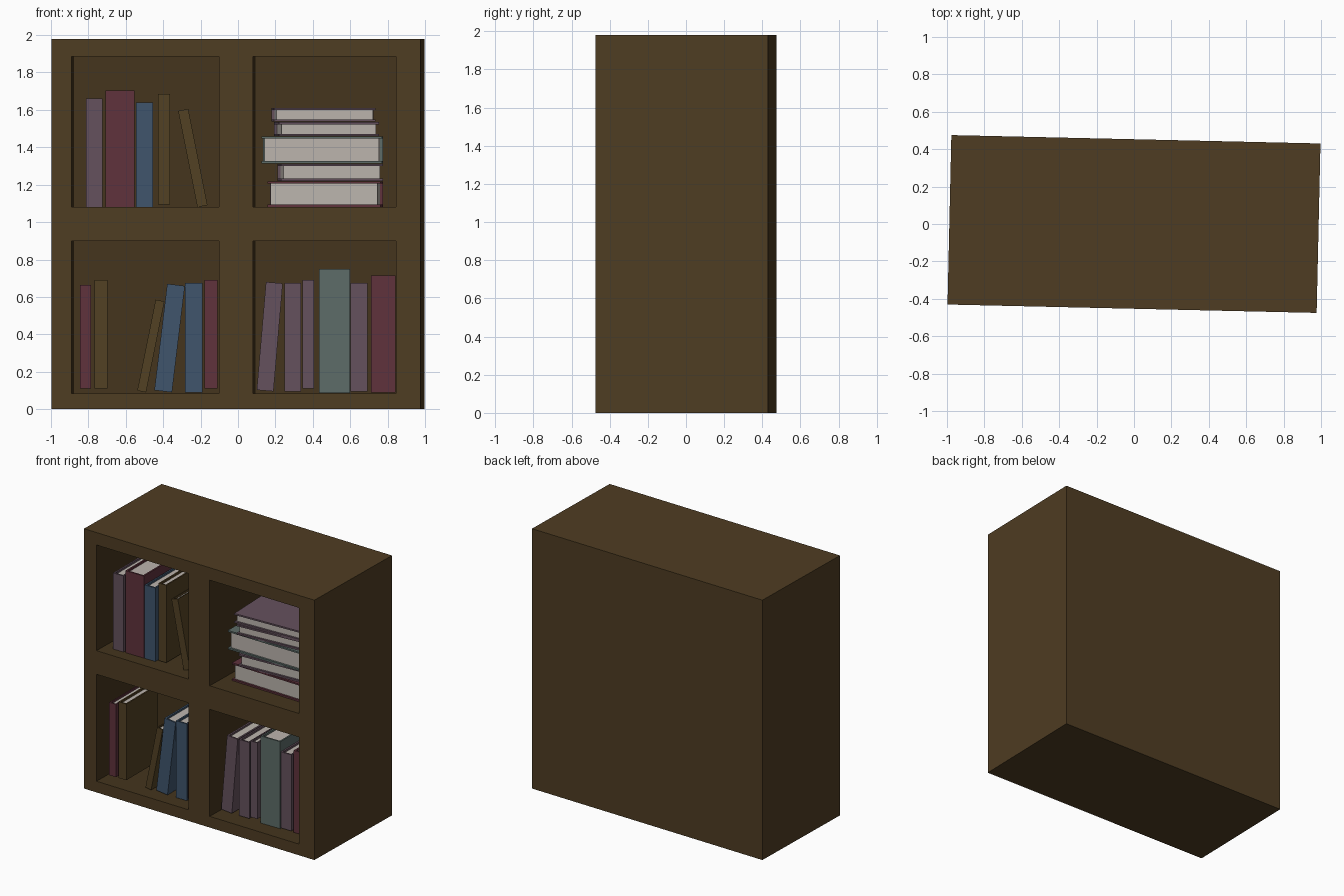
import bpy, bmesh, math
from mathutils import Matrix, Vector

cube = bpy.data.objects.get("Cube")
if cube:
    bpy.data.objects.remove(cube, do_unlink=True)


def material(name, rgb):
    m = bpy.data.materials.new(name)
    m.use_nodes = True
    m.diffuse_color = (*rgb, 1)
    node = m.node_tree.nodes["Principled BSDF"]
    node.inputs["Base Color"].default_value = (*rgb, 1)
    node.inputs["Roughness"].default_value = 0.9
    return m


WOOD = material("dark wood", (0.078, 0.046, 0.016))
INSIDE = material("shaded wood", (0.058, 0.035, 0.012))
PAPER = material("paper", (0.50, 0.46, 0.42))
COVERS = {
    "rose": material("rose cover", (0.115, 0.032, 0.045)),
    "mauve": material("mauve cover", (0.13, 0.083, 0.11)),
    "blue": material("blue cover", (0.05, 0.09, 0.15)),
    "teal": material("teal cover", (0.11, 0.15, 0.14)),
    "brown": material("brown cover", (0.085, 0.053, 0.017)),
}

# The whole piece stands slightly turned
TURN = Matrix.Rotation(math.radians(-1.3), 4, 'Z')
WIDTH, DEPTH, HEIGHT = 1.974, 0.906, 1.98
FRONT = -DEPTH / 2


def finish(name, bm, mats, matrix):
    bmesh.ops.recalc_face_normals(bm, faces=bm.faces)
    mesh = bpy.data.meshes.new(name)
    bm.to_mesh(mesh)
    bm.free()
    for m in mats:
        mesh.materials.append(m)
    ob = bpy.data.objects.new(name, mesh)
    bpy.context.collection.objects.link(ob)
    ob.matrix_world = matrix
    return ob


def add_box(bm, lo, hi, mat=0):
    lo, hi = Vector(lo), Vector(hi)
    m = Matrix.Translation((lo + hi) / 2) @ Matrix.Diagonal((*(hi - lo), 1))
    verts = bmesh.ops.create_cube(bm, size=1, matrix=m)["verts"]
    for f in {f for v in verts for f in v.link_faces}:
        f.material_index = mat


# Cabinet: a block with four compartments pushed in from the front
COLS = [(-0.88, -0.09), (0.09, 0.856)]
ROWS = [(0.085, 0.90), (1.08, 1.885)]
bm = bmesh.new()
add_box(bm, (-WIDTH / 2, FRONT, 0), (WIDTH / 2, -FRONT, HEIGHT))
for spans, axis in ((COLS, Vector((1, 0, 0))), (ROWS, Vector((0, 0, 1)))):
    for value in (v for span in spans for v in span):
        bmesh.ops.bisect_plane(bm, geom=bm.verts[:] + bm.edges[:] + bm.faces[:],
                               plane_co=axis * value, plane_no=axis)


def is_opening(f):
    c = f.calc_center_median()
    return (f.normal.y < -0.9 and any(a < c.x < b for a, b in COLS)
            and any(a < c.z < b for a, b in ROWS))


bm.normal_update()
pushed = bmesh.ops.extrude_discrete_faces(bm, faces=[f for f in bm.faces if is_opening(f)])["faces"]
for f in pushed:
    bmesh.ops.translate(bm, verts=f.verts, vec=(0, 0.62, 0))
    f.material_index = 1
    for e in f.edges:
        for side in e.link_faces:
            side.material_index = 1
finish("cabinet", bm, [WOOD, INSIDE], TURN)


def book(name, colour, t, h, d, matrix):
    """Upright book: spine on -y, two boards, recessed page block."""
    bm = bmesh.new()
    b = min(0.012, t * 0.16)
    add_box(bm, (-t / 2, 0, 0), (t / 2, b, h))
    add_box(bm, (-t / 2, b, 0), (b - t / 2, d, h))
    add_box(bm, (t / 2 - b, b, 0), (t / 2, d, h))
    add_box(bm, (b - t / 2, b, 0.015), (t / 2 - b, d - 0.015, h - 0.015), 1)
    finish(name, bm, [COVERS[colour], PAPER], matrix)


# Standing books: colour, centre at foot, thickness, lean in x, foot, top
STANDING = {
    "upper_left_book": [
        ("mauve", -0.768, 0.088, 0, 1.08, 1.66), ("rose", -0.63, 0.155, 0, 1.08, 1.705),
        ("blue", -0.50, 0.09, 0, 1.08, 1.64), ("brown", -0.395, 0.065, 0, 1.095, 1.685),
        ("brown", -0.19, 0.055, -0.105, 1.08, 1.605)],
    "lower_left_book": [
        ("rose", -0.815, 0.058, 0, 0.11, 0.665), ("brown", -0.733, 0.068, 0, 0.11, 0.69),
        ("brown", -0.515, 0.048, 0.10, 0.09, 0.585), ("blue", -0.40, 0.095, 0.07, 0.09, 0.67),
        ("blue", -0.236, 0.093, 0, 0.09, 0.675), ("rose", -0.145, 0.07, 0, 0.11, 0.69)],
    "lower_right_book": [
        ("mauve", 0.145, 0.09, 0.05, 0.095, 0.68), ("mauve", 0.293, 0.088, 0, 0.095, 0.675),
        ("mauve", 0.375, 0.06, 0, 0.11, 0.69), ("teal", 0.515, 0.165, 0, 0.087, 0.75),
        ("mauve", 0.647, 0.09, 0, 0.095, 0.675), ("rose", 0.776, 0.13, 0, 0.09, 0.715)],
}
for group, books in STANDING.items():
    for i, (colour, x, t, lean, z0, z1) in enumerate(books):
        tilt = math.atan2(lean, z1 - z0)
        place = Matrix.Translation((x, -0.345, z0 + abs(math.sin(tilt)) * t / 2))
        tip = Matrix.Rotation(tilt, 4, 'Y')
        book(f"{group}_{i + 1}", colour, t, (z1 - z0) / math.cos(tilt) - abs(math.sin(tilt)) * t,
             0.38, place @ tip)

# Lying books: colour, left, right, bottom, top, turn in degrees
STACK = [
    ("rose", 0.165, 0.768, 1.082, 1.218, -2), ("mauve", 0.22, 0.765, 1.22, 1.312, 3),
    ("teal", 0.13, 0.772, 1.314, 1.458, -1), ("mauve", 0.205, 0.74, 1.46, 1.535, 4),
    ("mauve", 0.185, 0.73, 1.537, 1.61, 2)]
for i, (colour, x0, x1, z0, z1, turn) in enumerate(STACK):
    place = Matrix.Translation(((x0 + x1) / 2, -0.12, (z0 + z1) / 2))
    yaw = Matrix.Rotation(math.radians(turn), 4, 'Z')
    # thickness goes to z, height to x, and the spine to the back
    lay = Matrix(((0, 0, 1, 0), (0, -1, 0, 0), (1, 0, 0, 0), (0, 0, 0, 1)))
    centre = Matrix.Translation((0, -0.19, (x0 - x1) / 2))
    book(f"stacked_book_{i + 1}", colour, z1 - z0, x1 - x0, 0.38, place @ yaw @ lay @ centre)
